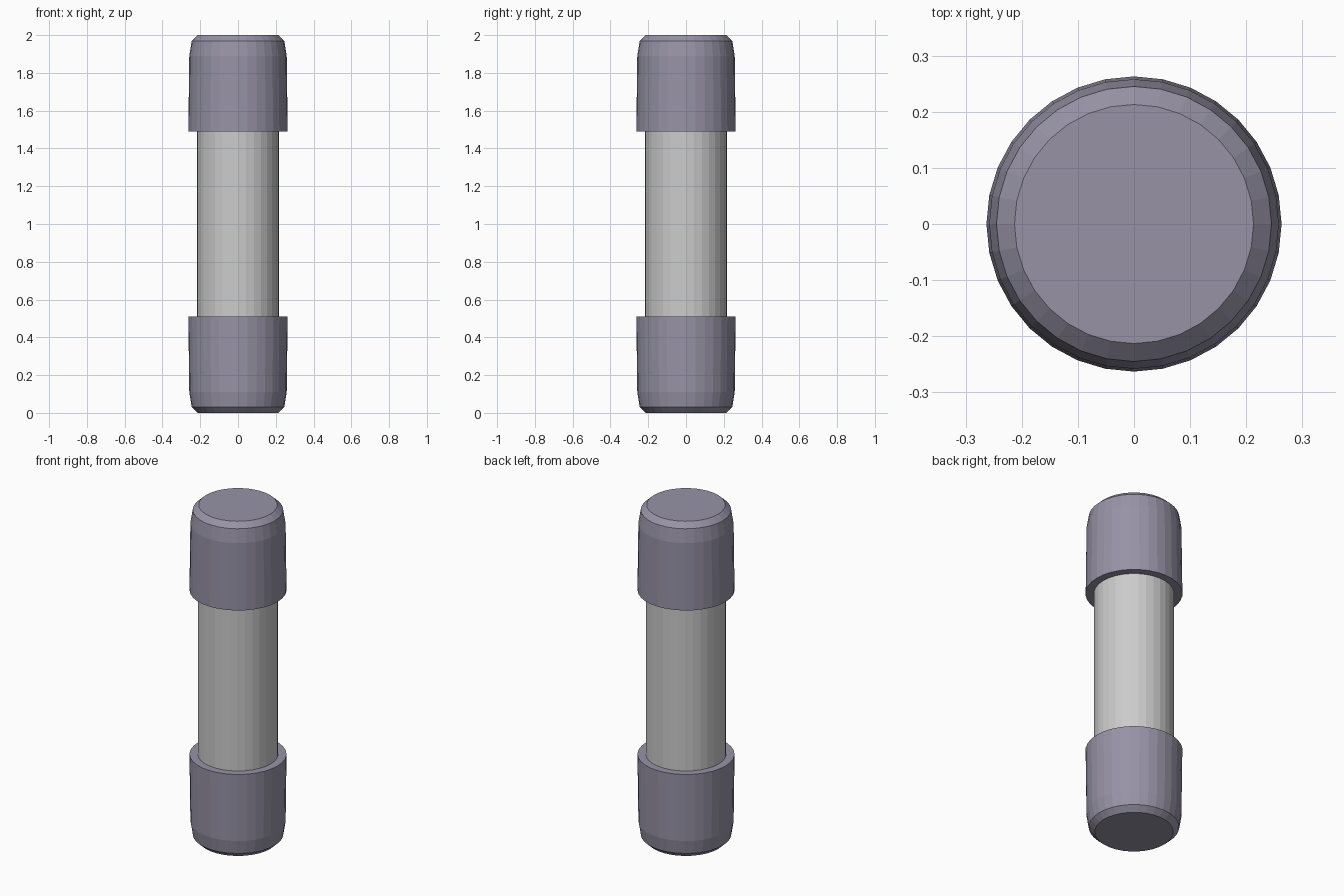
import bpy, bmesh, math

if "Cube" in bpy.data.objects:
    bpy.data.objects.remove(bpy.data.objects["Cube"])

SIDES = 32


def lathe(name, profile, material=None):
    """Spin a (radius, z) profile into a flat-faced closed solid."""
    bm = bmesh.new()
    rings = []
    for r, z in profile:
        rings.append([bm.verts.new((r * math.cos(2 * math.pi * i / SIDES),
                                    r * math.sin(2 * math.pi * i / SIDES), z))
                      for i in range(SIDES)])
    for a, b in zip(rings, rings[1:]):
        for i in range(SIDES):
            j = (i + 1) % SIDES
            bm.faces.new((a[i], a[j], b[j], b[i]))
    bm.faces.new(rings[0])
    bm.faces.new(rings[-1])
    bmesh.ops.recalc_face_normals(bm, faces=bm.faces)
    mesh = bpy.data.meshes.new(name)
    bm.to_mesh(mesh)
    bm.free()
    obj = bpy.data.objects.new(name, mesh)
    bpy.context.collection.objects.link(obj)
    if material:
        mesh.materials.append(material)
    return obj


metal = bpy.data.materials.new("cap_metal")
metal.diffuse_color = (0.31, 0.29, 0.38, 1)
metal.use_nodes = True
metal.node_tree.nodes["Principled BSDF"].inputs["Base Color"].default_value = metal.diffuse_color

# Glass tube, seated inside both caps
lathe("glass_tube", [(0.218, 0.04), (0.218, 1.96)])

# End caps: chamfered end, slightly flared toward the open rim
cap = [(0.213, 0.0), (0.245, 0.03), (0.258, 0.11), (0.263, 0.51)]
lathe("bottom_cap", cap, metal)
lathe("top_cap", [(r, 2 - z) for r, z in cap], metal)
